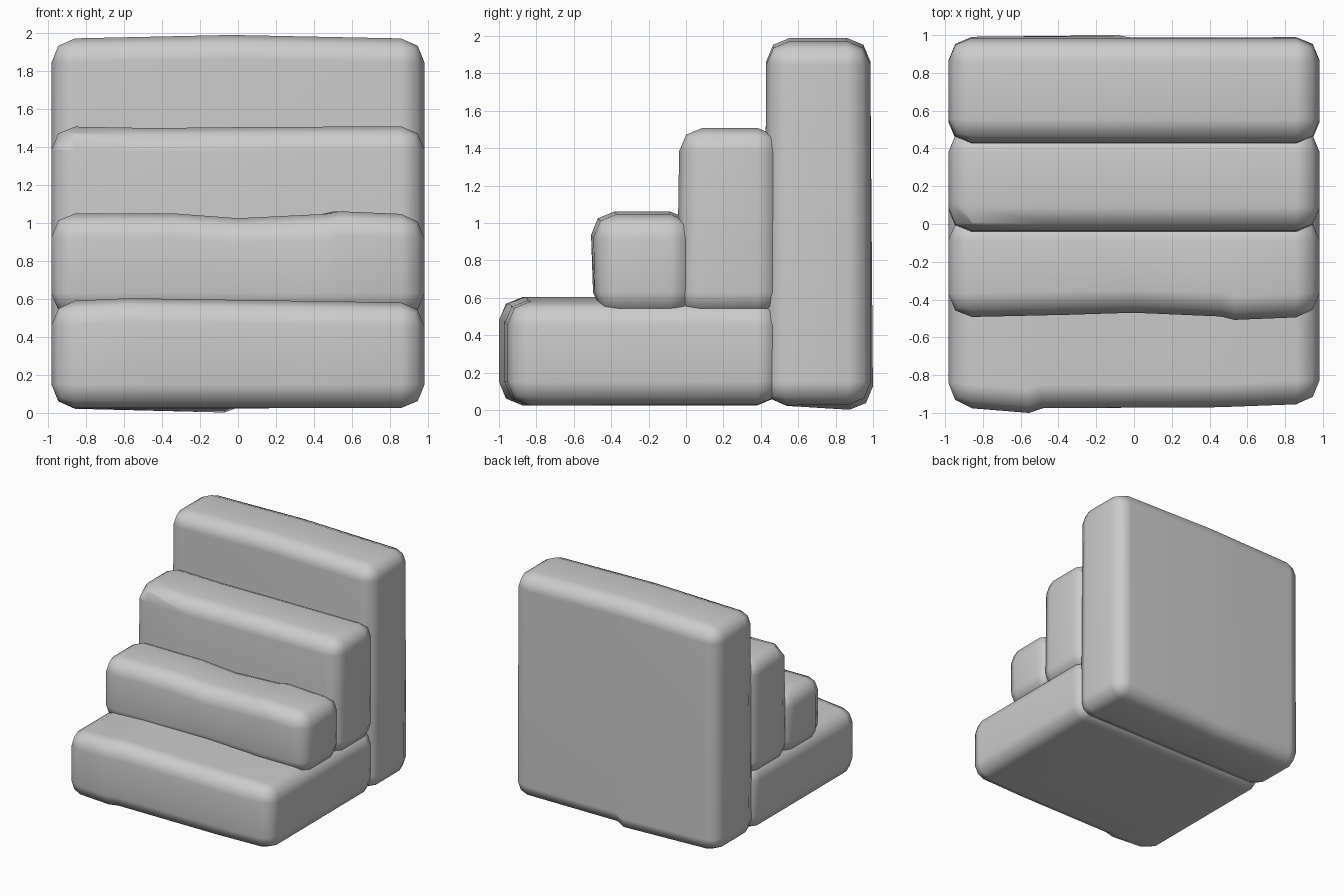
import bpy, bmesh
from mathutils import Vector

if "Cube" in bpy.data.objects:
    bpy.data.objects.remove(bpy.data.objects["Cube"])


def stone_block(name, stations, back_top, bottom, chip=None):
    """Loft a worn slab along x, then round its edges.
    station: x, front y low, front y high, top z, back y low, back underside z, x lean of top"""
    bm = bmesh.new()
    rings = []
    for x, fl, fh, top, bl, low, lean in stations:
        rings.append([bm.verts.new(p) for p in (
            (x, fl, bottom), (x, bl, low), (x, back_top, top), (x + lean, fh, top))])
    for a, b in zip(rings, rings[1:]):
        for i in range(4):
            j = (i + 1) % 4
            bm.faces.new((a[i], a[j], b[j], b[i]))
    bm.faces.new(rings[0])
    bm.faces.new(rings[-1])
    bmesh.ops.recalc_face_normals(bm, faces=bm.faces[:])
    edges = [e for e in bm.edges if e.calc_face_angle(0) > 0.7]
    bmesh.ops.bevel(bm, geom=edges, offset=0.125, offset_type='OFFSET', segments=2,
                    profile=0.5, affect='EDGES', clamp_overlap=False)
    if chip:
        # broken corner: slice it off and cap the cut
        co, normal = Vector(chip[0]), Vector(chip[1])
        cut = bmesh.ops.bisect_plane(bm, geom=bm.verts[:] + bm.edges[:] + bm.faces[:],
                                     plane_co=co, plane_no=normal, clear_outer=True)
        rim = [g for g in cut['geom_cut'] if isinstance(g, bmesh.types.BMEdge)]
        bmesh.ops.contextual_create(bm, geom=rim)
    bmesh.ops.recalc_face_normals(bm, faces=bm.faces[:])
    mesh = bpy.data.meshes.new(name)
    bm.to_mesh(mesh)
    bm.free()
    mesh.shade_smooth()
    obj = bpy.data.objects.new(name, mesh)
    bpy.context.collection.objects.link(obj)
    obj.modifiers.new("weighted_normals", 'WEIGHTED_NORMAL').keep_sharp = True
    return obj


# lowest step, running back to the tall slab
stone_block("bottom_step", [
    (-0.983, -0.965, -0.965, 0.585, 0.505, 0.025, 0),
    (-0.57, -1.0, -1.0, 0.605, 0.505, 0.025, 0.02),
    (-0.48, -0.975, -0.975, 0.602, 0.505, 0.028, 0),
    (0.45, -0.97, -0.97, 0.588, 0.505, 0.028, 0),
    (0.983, -0.95, -0.95, 0.58, 0.505, 0.028, 0)], 0.505, 0.025)

# second step
stone_block("second_step", [
    (-0.983, -0.495, -0.495, 1.05, 0.04, 0.505, 0),
    (-0.33, -0.48, -0.48, 1.05, 0.04, 0.505, 0),
    (0.0, -0.468, -0.47, 1.025, 0.04, 0.505, 0),
    (0.42, -0.485, -0.49, 1.045, 0.04, 0.505, 0.04),
    (0.50, -0.495, -0.51, 1.062, 0.04, 0.505, 0.03),
    (0.983, -0.485, -0.49, 1.043, 0.04, 0.505, 0)], 0.04, 0.505)

# third step with a broken front left corner
stone_block("third_step", [
    (-0.983, -0.05, -0.035, 1.51, 0.505, 0.505, 0),
    (-0.45, -0.05, -0.035, 1.50, 0.505, 0.505, 0),
    (0.0, -0.05, -0.035, 1.505, 0.505, 0.505, 0),
    (0.983, -0.05, -0.035, 1.51, 0.505, 0.505, 0)], 0.505, 0.505,
    chip=((-0.91, 0.03, 1.445), (-0.7, -0.6, 0.8)))

# tall back slab with a spalled lower edge
stone_block("back_slab", [
    (-0.983, 0.415, 0.43, 1.97, 0.99, 0.025, 0),
    (-0.07, 0.415, 0.43, 1.99, 1.0, 0.0, 0),
    (0.0, 0.415, 0.43, 1.99, 0.985, 0.028, 0),
    (0.983, 0.415, 0.43, 1.97, 0.99, 0.028, 0)], 0.985, 0.025)
